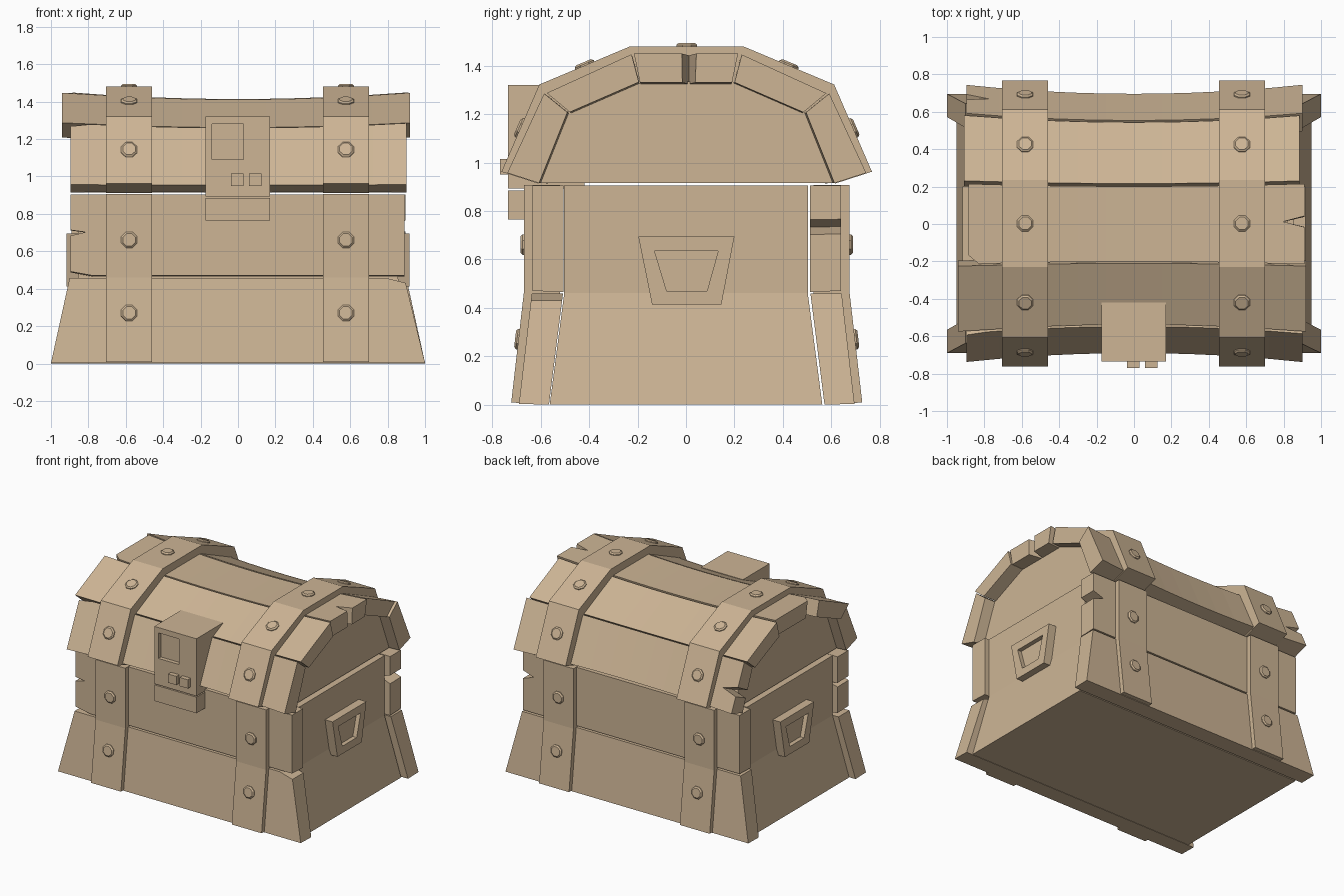
import bpy, bmesh
from math import atan2, pi
from mathutils import Vector, Matrix

if "Cube" in bpy.data.objects:
    bpy.data.objects.remove(bpy.data.objects["Cube"])

TAN = bpy.data.materials.new("tan_wood")
TAN.diffuse_color = (0.61, 0.46, 0.30, 1)
TAN.use_nodes = True
TAN.node_tree.nodes["Principled BSDF"].inputs["Base Color"].default_value = TAN.diffuse_color
BACK = 0.006  # the back sits slightly further out than the front


def finish(name, bm):
    bmesh.ops.recalc_face_normals(bm, faces=bm.faces)
    me = bpy.data.meshes.new(name)
    bm.to_mesh(me)
    bm.free()
    me.materials.append(TAN)
    ob = bpy.data.objects.new(name, me)
    bpy.context.collection.objects.link(ob)
    return ob


def loft(name, rings):
    """Closed rings of points joined in order, with end caps."""
    bm = bmesh.new()
    vs = [[bm.verts.new(p) for p in r] for r in rings]
    n = len(rings[0])
    for a, b in zip(vs, vs[1:]):
        for i in range(n):
            j = (i + 1) % n
            bm.faces.new((a[i], a[j], b[j], b[i]))
    bm.faces.new(vs[0])
    bm.faces.new(vs[-1])
    return finish(name, bm)


def prism(name, profile, x0, x1):
    """Extrude a (y, z) profile along x."""
    return loft(name, [[(x, y, z) for y, z in profile] for x in (x0, x1)])


def box(name, x0, x1, y0, y1, z0, z1):
    return prism(name, [(y0, z0), (y1, z0), (y1, z1), (y0, z1)], x0, x1)


def rect(x, y, z):
    return [(-x, -y, z), (x, -y, z), (x, y, z), (-x, y, z)]


STATIONS = [-0.72, -0.45, -0.3, -0.15, 0, 0.15, 0.3, 0.45, 0.72]
PLAIN = [(0, 0), (0, 1)]


def plank(name, sect, xl, xr, left=PLAIN, right=PLAIN, side=1, sag=0.0):
    """sect = outer low, outer high, inner high, inner low in (y, z).
    left/right list the broken end edges as (inset, position across plank)."""
    o0, o1, i1, i0 = [Vector(p) for p in sect]
    bm = bmesh.new()
    shift = BACK if side < 0 else 0

    def pair(x, v):
        s = 1 - sag * (1 - min(1, abs(x) / 0.9) ** 2)
        out = []
        for a, b in ((o0, o1), (i0, i1)):
            p = a.lerp(b, v)
            out.append(bm.verts.new((x, side * p.x * s + shift, 0.9 + (p.y - 0.9) * s)))
        return out

    low = [pair(x, 0) for x in STATIONS]
    high = [pair(x, 1) for x in STATIONS]
    le = [pair(xl[0] + (xl[1] - xl[0]) * v + d, v) for d, v in left]
    re = [pair(xr[0] + (xr[1] - xr[0]) * v - d, v) for d, v in right]
    for k in (0, 1):
        for i in range(len(STATIONS) - 1):
            bm.faces.new([p[k] for p in (low[i], low[i + 1], high[i + 1], high[i])])
        bm.faces.new([p[k] for p in [high[0], low[0]] + le])
        bm.faces.new([p[k] for p in [high[-1], low[-1]] + re])
    loop = low + re + high[::-1] + le[::-1]
    for a, b in zip(loop, loop[1:] + loop[:1]):
        bm.faces.new((a[0], b[0], b[1], a[1]))
    return finish(name, bm)


def notch(v, depth, w=0.07):
    return [(0, 0), (0, v - w), (depth, v), (0, v + w), (0, 1)]


def stud(name, x, a, b, t):
    """Eight-sided rivet on the strap segment a-b in (y, z)."""
    a, b = Vector(a), Vector(b)
    p, d = a.lerp(b, t), b - a
    n = Vector((-d.y, d.x))
    if n.dot(p - Vector((0, 0.6))) < 0:
        n = -n
    rot = Matrix.Rotation(atan2(n.y, n.x) - pi / 2, 4, 'X')
    bm = bmesh.new()
    for r1, r2, z0, z1 in ((0.046, 0.046, -0.02, 0.006), (0.046, 0.036, 0.006, 0.014)):
        bmesh.ops.create_cone(bm, cap_ends=True, segments=8, radius1=r1, radius2=r2,
                              depth=z1 - z0,
                              matrix=Matrix.Translation((0, 0, (z0 + z1) / 2))
                              @ Matrix.Rotation(pi / 8, 4, 'Z'))
    bm.transform(Matrix.Translation((x, p.x, p.y)) @ rot)
    return finish(name, bm)


# Solid core of the body and of the lid (seen as the recessed end panels)
loft("body_core", [rect(0.95, 0.563, 0), rect(0.855, 0.503, 0.46), rect(0.855, 0.503, 0.905)])
half = [(-0.608, 0.915), (-0.489, 1.208), (-0.192, 1.334)]
lid_core = half + [(-y, z) for y, z in half[::-1]]
loft("lid_core", [[(x, y * s, 0.915 + (z - 0.915) * s) for y, z in lid_core]
                  for x, s in ((-0.82, 1), (0, 0.93), (0.82, 1))])

# Body planks
lower = [(-0.69, 0.003), (-0.637, 0.458), (-0.508, 0.458), (-0.566, 0.0)]
upper = [(-0.635, 0.47), (-0.635, 0.905), (-0.506, 0.905), (-0.506, 0.465)]
plank("front_lower_plank", lower, (-1, -0.9), (1, 0.89),
      right=[(0, 0), (0, 0.94), (0.1, 1)])
plank("back_lower_plank", lower, (-1, -0.9), (1, 0.9), side=-1)
plank("front_upper_plank", upper, (-0.895, -0.895), (0.89, 0.89),
      left=[(0.12, 0), (0, 0.05), (0, 0.49), (0.08, 0.535), (0, 0.56), (0, 1)])
plank("back_upper_plank", upper, (-0.89, -0.89), (0.895, 0.895),
      right=notch(0.61, 0.09), side=-1)

# Lid planks, sagging toward the middle
lid1 = [(-0.738, 0.957), (-0.586, 1.285), (-0.49, 1.207), (-0.607, 0.915)]
lid2 = [(-0.575, 1.287), (-0.225, 1.447), (-0.195, 1.332), (-0.48, 1.208)]
lid3 = [(-0.215, 1.45), (0.215, 1.45), (0.19, 1.33), (-0.19, 1.33)]
S = 0.065
plank("lid_front_low_plank", lid1, (-0.895, -0.895), (0.9, 0.9), sag=S,
      left=[(0, 0), (0, 0.95), (0.11, 1)])
plank("lid_back_low_plank", lid1, (-0.895, -0.895), (0.9, 0.9), side=-1, sag=S,
      left=notch(0.42, 0.12, 0.09))
plank("lid_front_high_plank", lid2, (-0.94, -0.94), (0.92, 0.92), sag=S)
plank("lid_back_high_plank", lid2, (-0.91, -0.91), (0.885, 0.885), side=-1, sag=S)
plank("lid_top_plank", lid3, (-0.885, -0.885), (0.912, 0.912), sag=S,
      left=[(0.055, 0), (0, 0.11), (0, 1)], right=notch(0.53, 0.115))

# Straps with rivets
body_out = [(-0.722, 0.008), (-0.67, 0.46), (-0.67, 0.907)]
body_in = [(-0.52, 0.907), (-0.52, 0.46), (-0.575, 0.006)]
lid_out = [(-0.762, 0.962), (-0.606, 1.322), (-0.23, 1.48)]
lid_in = [(-0.61, 0.913), (-0.49, 1.2), (-0.19, 1.33)]


def flip(pts):
    return [(BACK - y, z) for y, z in pts]


for side, cx in (("left", -0.582), ("right", 0.577)):
    x0, x1 = cx - 0.123, cx + 0.123
    arch = lid_out + flip(lid_out[::-1])
    prism(side + "_lid_strap", arch + flip(lid_in) + lid_in[::-1], x0, x1)
    for i in range(5):
        stud(f"{side}_lid_stud_{i}", cx, arch[i], arch[i + 1], 0.5)
    for face, f in (("front", list), ("back", flip)):
        o = f(body_out)
        prism(f"{side}_{face}_body_strap", o + f(body_in), x0, x1)
        stud(f"{side}_{face}_low_stud", cx, o[0], o[1], 0.58)
        stud(f"{side}_{face}_high_stud", cx, o[1], o[2], 0.45)

# Lock: hasp block with recess, two buttons, lower catch
hasp = box("lock_block", -0.175, 0.172, -0.735, -0.42, 0.893, 1.32)
cutter = box("lock_recess_cutter", -0.14, 0.03, -0.8, -0.705, 1.09, 1.28)
cutter.hide_render = True
cutter.hide_viewport = True
mod = hasp.modifiers.new("recess", 'BOOLEAN')
mod.operation = 'DIFFERENCE'
mod.solver = 'EXACT'
mod.object = cutter
box("lock_button_left", -0.037, 0.03, -0.769, -0.72, 0.95, 1.015)
box("lock_button_right", 0.058, 0.125, -0.769, -0.72, 0.95, 1.015)
box("lock_catch", -0.175, 0.172, -0.735, -0.6, 0.765, 0.885)

# Trapezoid handles with a recessed face on both ends
outer = [(-0.197, 0.695), (0.2, 0.695), (0.146, 0.413), (-0.14, 0.413)]
inner = [(-0.13, 0.635), (0.133, 0.635), (0.087, 0.47), (-0.08, 0.47)]
for side, s in (("left", -1), ("right", 1)):
    loft(side + "_handle", [[(s * x, y, z) for y, z in pts] for pts, x in
                            ((outer, 0.84), (outer, 0.917), (inner, 0.917), (inner, 0.885))])
